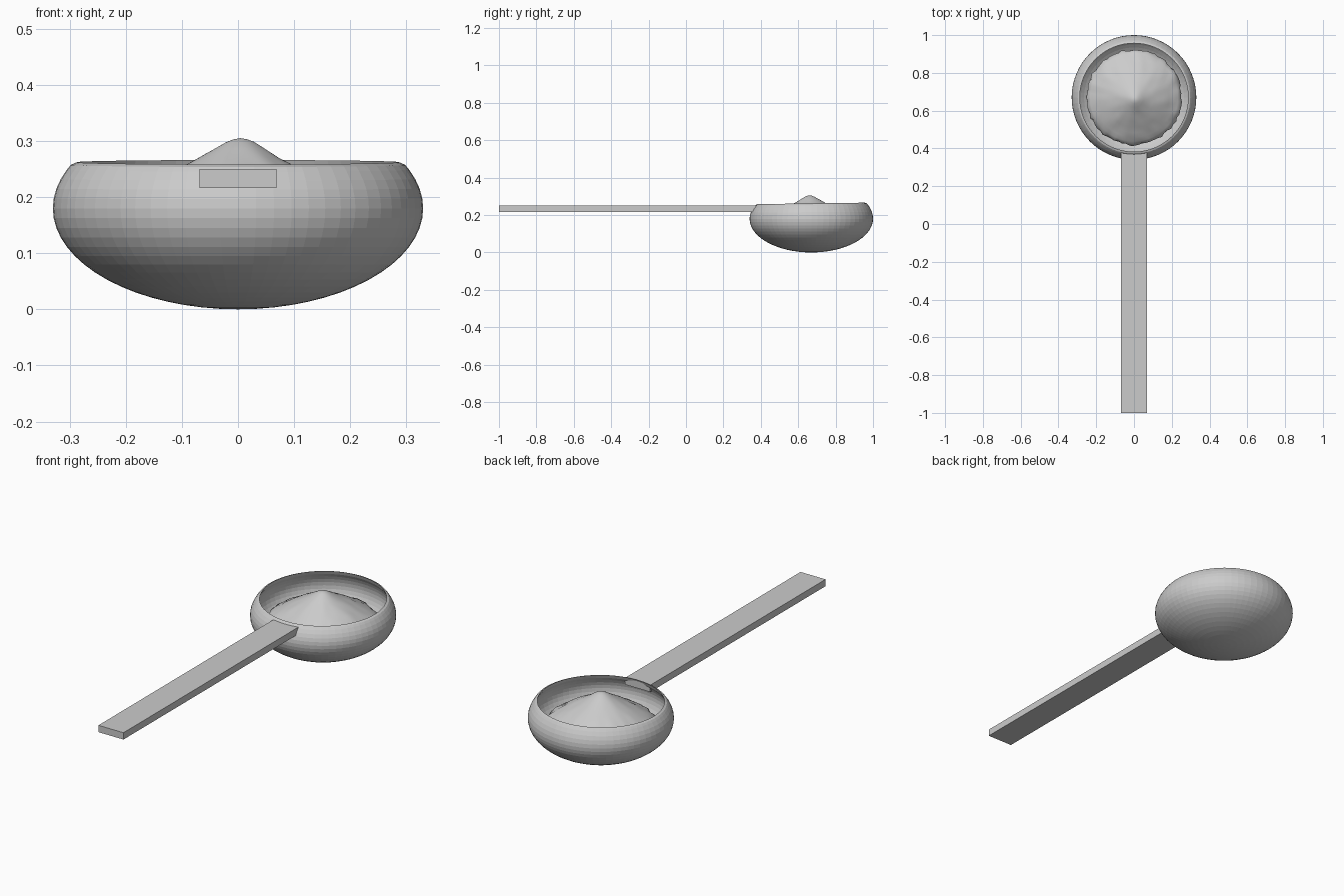
import bpy, bmesh, math, random
from mathutils import Vector, noise

if "Cube" in bpy.data.objects:
    bpy.data.objects.remove(bpy.data.objects["Cube"])

random.seed(4)
CY = 0.67          # bowl centre along y
R, H = 0.33, 0.18  # bowl radius and half height


def material(name, rgb):
    m = bpy.data.materials.new(name)
    m.diffuse_color = (*rgb, 1)
    m.use_nodes = True
    m.node_tree.nodes["Principled BSDF"].inputs["Base Color"].default_value = m.diffuse_color
    return m


grey = material("light grey", (0.6, 0.6, 0.6))


def finish(bm, name):
    bmesh.ops.recalc_face_normals(bm, faces=bm.faces)
    me = bpy.data.meshes.new(name)
    bm.to_mesh(me)
    bm.free()
    me.materials.append(grey)
    ob = bpy.data.objects.new(name, me)
    bpy.context.collection.objects.link(ob)
    return ob


def revolve(bm, n, rows, point, start, end):
    """Skin rows of n points, closed with a pole at both ends."""
    rings = [[bm.verts.new(point(row, 2 * math.pi * i / n)) for i in range(n)]
             for row in rows]
    first, last = bm.verts.new(start), bm.verts.new(end)
    for i in range(n):
        j = (i + 1) % n
        bm.faces.new((first, rings[0][i], rings[0][j]))
        bm.faces.new((last, rings[-1][j], rings[-1][i]))
        for a, b in zip(rings, rings[1:]):
            bm.faces.new((a[i], b[i], b[j], a[j]))


# Bowl: thin shell of two flattened spheres, joined at a slightly tilted rim
def bowl_point(row, a):
    r, h, el, lift = row
    tilt = 0.004 * math.sin(a) * max(0, math.sin(el)) / 0.44
    return (r * math.cos(el) * math.cos(a),
            CY + r * math.cos(el) * math.sin(a),
            H + h * math.sin(el) + tilt + lift)


step = math.pi / 32
angles = [-math.pi / 2 + step * k for k in range(1, 21)]
outer = [(R, H, el, 0) for el in angles] + [(R, H, 0.445, 0)]
inner = [(R - 0.012, H - 0.01, el, 0) for el in angles] + [(R - 0.012, H - 0.01, 0.445, 0.009)]
bm = bmesh.new()
revolve(bm, 64, outer + inner[::-1], bowl_point, (0, CY, 0), (0, CY, 0.01))
finish(bm, "scoop_bowl")

# Handle: flat bar reaching just inside the rim
bm = bmesh.new()
part = bmesh.ops.create_cube(bm, size=1)
for v in part["verts"]:
    v.co = Vector((v.co.x * 0.138, v.co.y * 1.38 - 0.31, v.co.z * 0.034 + 0.233))
finish(bm, "scoop_handle")

# Powder: heaped cone with a rounded peak, ragged edge and buried underside
profile = [(0.012, 0.303), (0.025, 0.298), (0.045, 0.286), (0.07, 0.271),
           (0.095, 0.257), (0.125, 0.241), (0.155, 0.224), (0.185, 0.206),
           (0.21, 0.19), (0.232, 0.177), (0.247, 0.166), (0.252, 0.152),
           (0.248, 0.12), (0.238, 0.085)]


def powder_point(row, a):
    r, z = row
    d = Vector((math.cos(a), math.sin(a), 0))
    k = min(1, r / 0.22)
    rr = r + (random.uniform(-0.006, 0.006) if r > 0.24 and z > 0.13 else 0)
    bump = noise.noise(d * r * 22) * 0.007 * k if z > 0.15 else 0
    return (d.x * rr + 0.004 * (1 - k), CY + d.y * rr - 0.01 * (1 - k), z + bump)


bm = bmesh.new()
revolve(bm, 72, profile, powder_point, (0.004, CY - 0.01, 0.305), (0, CY, 0.03))
powder = finish(bm, "powder_heap")
for p in powder.data.polygons:
    p.use_smooth = True
